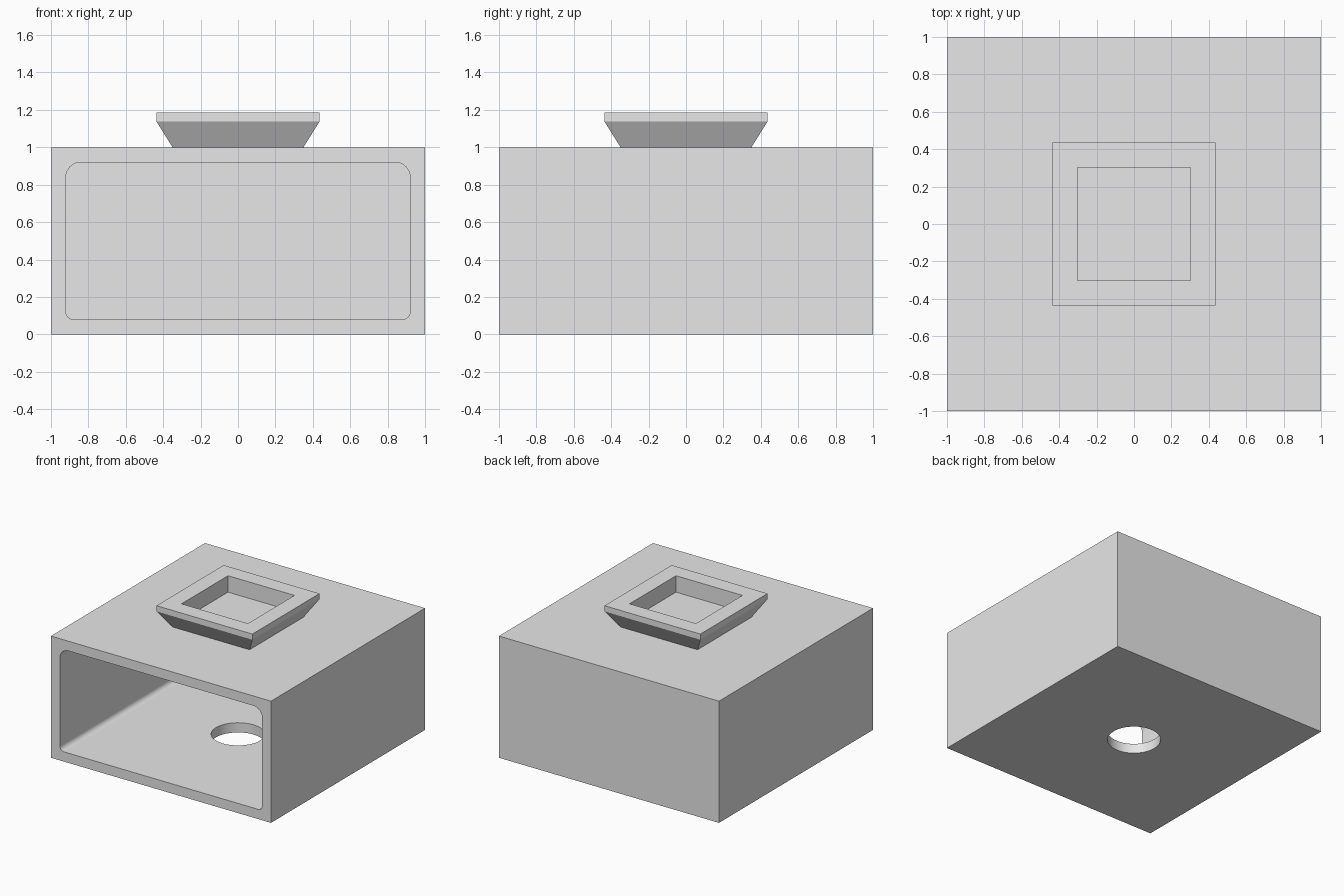
import bpy, bmesh
from math import sin, cos, pi

default = bpy.data.objects.get("Cube")
if default:
    bpy.data.objects.remove(default, do_unlink=True)

WALL = 0.08
grey = bpy.data.materials.new("light_grey")
grey.use_nodes = True
grey.diffuse_color = (0.8, 0.8, 0.8, 1)
grey.node_tree.nodes["Principled BSDF"].inputs["Base Color"].default_value = (0.8, 0.8, 0.8, 1)


def make_object(name, bm):
    bmesh.ops.recalc_face_normals(bm, faces=bm.faces[:])
    mesh = bpy.data.meshes.new(name)
    bm.to_mesh(mesh)
    bm.free()
    mesh.materials.append(grey)
    obj = bpy.data.objects.new(name, mesh)
    bpy.context.collection.objects.link(obj)
    return obj


def cut(target, cutter):
    cutter.hide_render = True
    mod = target.modifiers.new("cut", "BOOLEAN")
    mod.operation = "DIFFERENCE"
    mod.solver = "EXACT"
    mod.object = cutter
    bpy.context.view_layer.objects.active = target
    bpy.ops.object.modifier_apply(modifier=mod.name)
    bpy.data.objects.remove(cutter, do_unlink=True)


def rounded_outline(half, low, high, r_low, r_high, steps=8):
    """Rounded rectangle in x and z, with separate lower and upper radii."""
    corners = [(half, high, r_high, -1, -1, 0), (-half, high, r_high, 1, -1, 1),
               (-half, low, r_low, 1, 1, 2), (half, low, r_low, -1, 1, 3)]
    points = []
    for x, z, r, sx, sz, quarter in corners:
        for i in range(steps + 1):
            a = (quarter + i / steps) * pi / 2
            points.append((x + sx * r + r * cos(a), z + sz * r + r * sin(a)))
    return points


# Housing block
bm = bmesh.new()
bmesh.ops.create_cube(bm, size=2)
for v in bm.verts:
    v.co.z = (v.co.z + 1) / 2
housing = make_object("housing", bm)

# Cavity open at the front, closed at the back
bm = bmesh.new()
outline = rounded_outline(1 - WALL, WALL, 1 - WALL, 0.04, 0.08)
face = bm.faces.new([bm.verts.new((x, -1.2, z)) for x, z in outline])
pushed = bmesh.ops.extrude_face_region(bm, geom=[face])["geom"]
for v in pushed:
    if isinstance(v, bmesh.types.BMVert):
        v.co.y = 1 - WALL
cut(housing, make_object("cavity_cutter", bm))

# Round hole through the floor
bm = bmesh.new()
bmesh.ops.create_cone(bm, cap_ends=True, segments=48, radius1=0.2, radius2=0.2, depth=0.6)
cut(housing, make_object("hole_cutter", bm))

# Smooth only the curved faces
for p in housing.data.polygons:
    p.use_smooth = max(abs(c) for c in p.normal) < 0.999

# Flared square collar with a recessed top
bm = bmesh.new()
rings = []
for half, z in [(0.35, 1.0), (0.436, 1.138), (0.436, 1.185), (0.302, 1.185), (0.302, 1.05)]:
    rings.append([bm.verts.new((sx * half, sy * half, z))
                  for sx, sy in [(-1, -1), (1, -1), (1, 1), (-1, 1)]])
for a, b in zip(rings, rings[1:]):
    for i in range(4):
        j = (i + 1) % 4
        bm.faces.new((a[i], a[j], b[j], b[i]))
bm.faces.new(rings[-1])
bm.faces.new(rings[0][::-1])
make_object("top_collar", bm)
